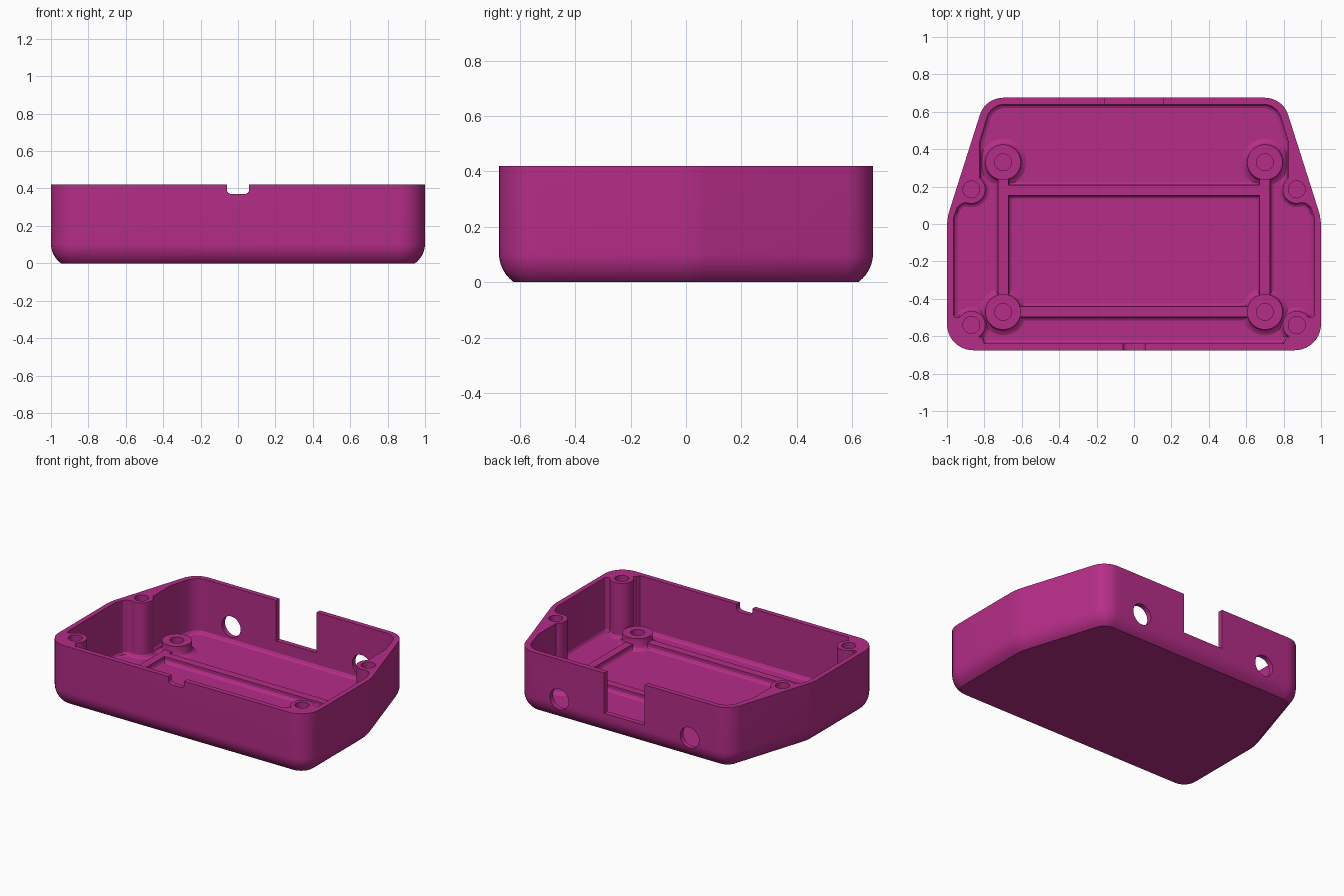
import bpy, bmesh, math
from mathutils import Vector

if "Cube" in bpy.data.objects:
    bpy.data.objects.remove(bpy.data.objects["Cube"])

mat = bpy.data.materials.new("magenta_plastic")
mat.diffuse_color = (0.462, 0.026, 0.246, 1)
mat.use_nodes = True
mat.node_tree.nodes["Principled BSDF"].inputs["Base Color"].default_value = mat.diffuse_color

FLOOR, TOP, OVER = 0.04, 0.42, 0.6


def arc(cx, cy, r, a0, a1, n):
    """Points on an arc, angles in degrees."""
    return [(cx + r * math.cos(math.radians(a0 + (a1 - a0) * i / n)),
             cy + r * math.sin(math.radians(a0 + (a1 - a0) * i / n))) for i in range(n + 1)]


def rounded(corners, segs=10):
    """Closed outline from (x, y, radius) corners."""
    out = []
    for i, (x, y, r) in enumerate(corners):
        p = Vector((x, y))
        if r == 0:
            out.append(p)
            continue
        a = (Vector(corners[i - 1][:2]) - p).normalized()
        b = (Vector(corners[(i + 1) % len(corners)][:2]) - p).normalized()
        half = a.angle(b) / 2
        c = p + (a + b).normalized() * r / math.sin(half)
        t = r / math.tan(half)
        s, e = p + a * t - c, p + b * t - c
        sweep = math.atan2(s.x * e.y - s.y * e.x, s.dot(e))
        a0 = math.atan2(s.y, s.x)
        for k in range(segs + 1):
            ang = a0 + sweep * k / segs
            out.append(c + Vector((math.cos(ang), math.sin(ang))) * r)
    return out


def mirrored(half):
    """Right half (front to back) completed with its left half."""
    return half + [(-x, y, r) for x, y, r in reversed(half)]


def inset(outline, d):
    """Move a counter-clockwise outline inward by d."""
    out = []
    for i, p in enumerate(outline):
        p = Vector(p)
        e0 = (p - Vector(outline[i - 1])).normalized()
        e1 = (Vector(outline[(i + 1) % len(outline)]) - p).normalized()
        n0, n1 = Vector((-e0.y, e0.x)), Vector((-e1.y, e1.x))
        m = (n0 + n1).normalized()
        out.append(p + m * d / max(m.dot(n0), 0.4))
    return out


def loft(name, outline, rows):
    """Solid through insets of one outline; rows are (z, inset)."""
    bm = bmesh.new()
    rings = [[bm.verts.new((p[0], p[1], z)) for p in inset(outline, d)] for z, d in rows]
    n = len(outline)
    for a, b in zip(rings, rings[1:]):
        for i in range(n):
            j = (i + 1) % n
            bm.faces.new((a[i], a[j], b[j], b[i]))
    bm.faces.new(rings[0][::-1])
    bm.faces.new(rings[-1])
    bmesh.ops.recalc_face_normals(bm, faces=bm.faces)
    me = bpy.data.meshes.new(name)
    bm.to_mesh(me)
    bm.free()
    me.materials.append(mat)
    ob = bpy.data.objects.new(name, me)
    bpy.context.collection.objects.link(ob)
    return ob


def activate(ob):
    bpy.ops.object.select_all(action='DESELECT')
    ob.select_set(True)
    bpy.context.view_layer.objects.active = ob


def cut(ob, cutter):
    cutter.hide_render = True
    m = ob.modifiers.new("cut", 'BOOLEAN')
    m.operation, m.solver, m.object = 'DIFFERENCE', 'EXACT', cutter
    activate(ob)
    bpy.ops.object.modifier_apply(modifier=m.name)
    bpy.data.objects.remove(cutter)


def smooth(ob):
    activate(ob)
    bpy.ops.object.shade_smooth_by_angle(angle=math.radians(25))


def box_outline(x0, x1, y0, y1):
    return [(x0, y0), (x1, y0), (x1, y1), (x0, y1)]


def turn_to_front(ob, y):
    """Stand a solid drawn in x/y so that its outline lies in x/z."""
    for v in ob.data.vertices:
        x, h, depth = v.co
        v.co = (x, y + depth, h)
    ob.data.flip_normals()
    return ob


# Outer shell with a rolled lower edge
shell = mirrored([(1, -0.675, 0.14), (1, 0.03, 0.3), (0.795, 0.675, 0.13)])
R, ZC = 0.13, 0.105
rows = [(ZC * k / 8, R - math.sqrt(R * R - (ZC - ZC * k / 8) ** 2)) for k in range(9)]
case = loft("case", rounded(shell), rows + [(TOP, 0)])

# Cavity, wrapping around the four lid screw posts
half = [(0.80, -0.64, 0), (0.812, -0.612, 0)]
half += [(x, y, 0) for x, y in arc(0.87, -0.54, 0.075, 237, 32, 20)]
half += [(0.965, -0.50, 0.015), (0.965, 0.03, 0), (0.945, 0.09, 0), (0.92, 0.11, 0)]
half += [(x, y, 0) for x, y in arc(0.87, 0.185, 0.075, 290, 127, 18)]
half += [(0.825, 0.44, 0), (0.765, 0.64, 0.1)]
cut(case, loft("cavity", rounded(mirrored(half)),
               [(FLOOR, 0.02), (0.046, 0.008), (0.06, 0), (OVER, 0)]))

# Lid screw holes
for sx in (-1, 1):
    for y in (-0.54, 0.185):
        cut(case, loft("screw_hole", arc(sx * 0.87, y, 0.045, 0, 348.75, 31),
                       [(0.15, 0), (OVER, 0)]))

# Back connector slot and round ports
cut(case, loft("slot", box_outline(-0.155, 0.155, 0.55, 0.8), [(0.14, 0), (OVER, 0)]))
for x in (-0.5, 0.5):
    port = loft("port", arc(x, 0.145, 0.072, 0, 348.75, 31), [(0, 0), (0.2, 0)])
    cut(case, turn_to_front(port, 0.6))

# Front cable notch with rounded lower corners
notch = rounded([(-0.06, 0.37, 0.025), (0.06, 0.37, 0.025), (0.06, OVER, 0), (-0.06, OVER, 0)], 6)
cut(case, turn_to_front(loft("notch", notch, [(0, 0), (0.2, 0)]), -0.77))
smooth(case)

# Board standoffs: flared foot, flat top and a blind bore
for sx in (-1, 1):
    for y in (-0.47, 0.33):
        smooth(loft("standoff", arc(sx * 0.70, y, 0.125, 0, 352.5, 47),
                    [(0.03, 0), (FLOOR, 0), (0.045, 0.012), (0.055, 0.024), (0.07, 0.03),
                     (0.118, 0.03), (0.118, 0.08), (0.06, 0.08)]))

# Floor ribs joining the standoffs
RIB = [(0.03, 0), (FLOOR, 0), (0.046, 0.01), (0.058, 0.017), (0.08, 0.017)]
W = 0.045
for sx in (-1, 1):
    smooth(loft("side_rib", box_outline(sx * 0.70 - W, sx * 0.70 + W, -0.42, 0.28), RIB))
smooth(loft("front_rib", box_outline(-0.645, 0.645, -0.47 - W, -0.47 + W), RIB))
smooth(loft("rear_rib", box_outline(-0.70, 0.70, 0.18 - W, 0.18 + W), RIB))
